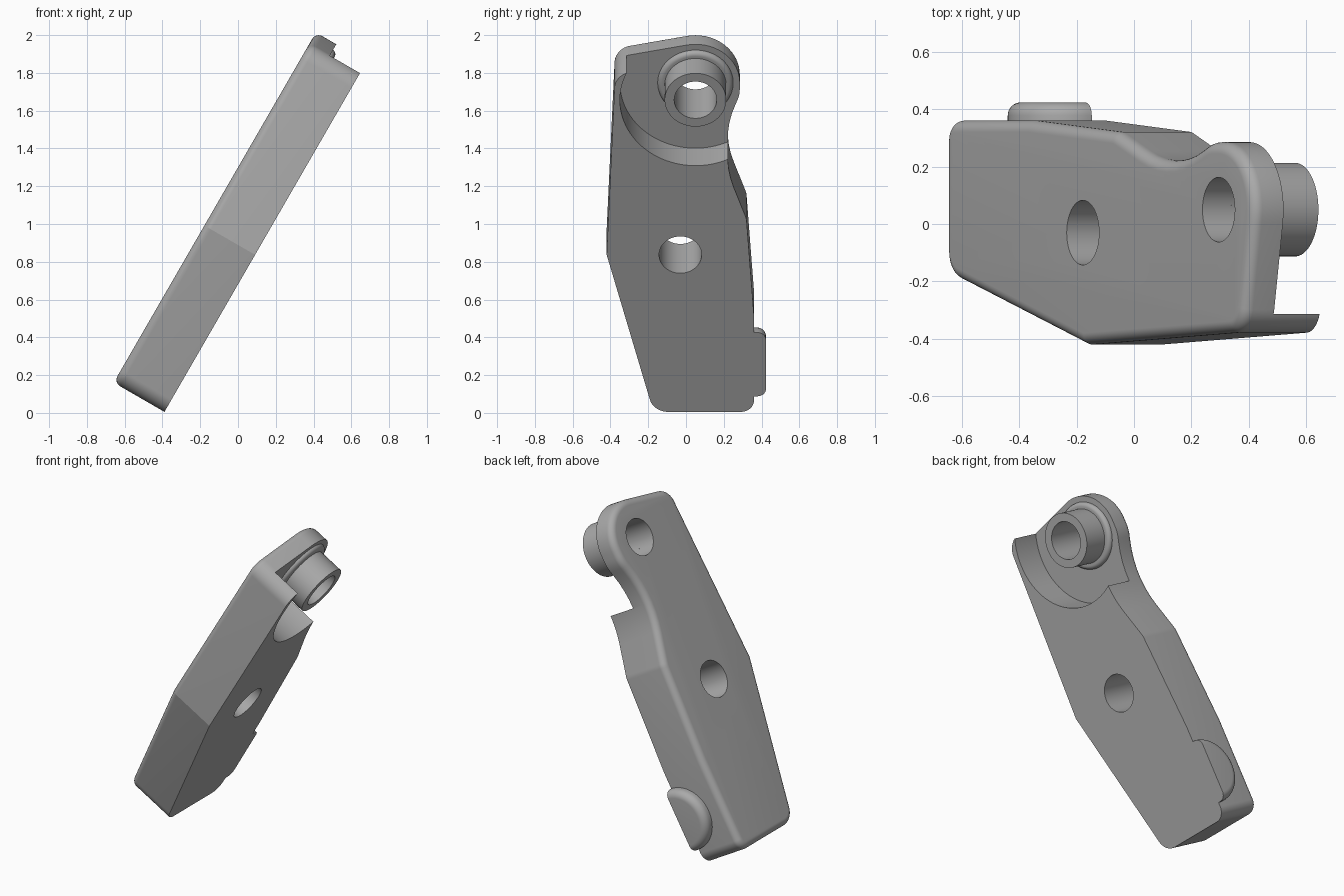
import bpy, bmesh, math
from mathutils import Matrix, Vector

cube = bpy.data.objects.get("Cube")
if cube:
    bpy.data.objects.remove(cube, do_unlink=True)

# Plate frame: x along the arm, y across it, z through its thickness
TILT = Matrix.Rotation(math.radians(-60), 4, 'Y')
LOW, HIGH, FLOOR = 0.34, 0.65, 0.525
HEAD = (1.715, 0.05)
PIVOT = (0.77, -0.03)
HOLE = 0.1125

grey = bpy.data.materials.new("plain grey")
grey.use_nodes = True
colour = (0.4, 0.4, 0.4, 1)
grey.diffuse_color = colour
grey.node_tree.nodes["Principled BSDF"].inputs["Base Color"].default_value = colour


def make_object(name, bm):
    bmesh.ops.recalc_face_normals(bm, faces=bm.faces)
    bm.transform(TILT)
    mesh = bpy.data.meshes.new(name)
    bm.to_mesh(mesh)
    bm.free()
    mesh.materials.append(grey)
    obj = bpy.data.objects.new(name, mesh)
    bpy.context.collection.objects.link(obj)
    return obj


def rounded_outline(corners):
    """Replace each (x, y, radius) corner by a tangent arc."""
    points = []
    for i, (x, y, radius) in enumerate(corners):
        p = Vector((x, y))
        if not radius:
            points.append(p)
            continue
        a = (Vector(corners[i - 1][:2]) - p).normalized()
        b = (Vector(corners[(i + 1) % len(corners)][:2]) - p).normalized()
        half = a.angle(b) / 2
        centre = p + (a + b).normalized() * radius / math.sin(half)
        start = p + a * radius / math.tan(half) - centre
        turn = (p + b * radius / math.tan(half) - centre).angle_signed(start)
        steps = max(3, math.ceil(abs(turn) / math.radians(6)))
        for k in range(steps + 1):
            points.append(centre + Matrix.Rotation(turn * k / steps, 2) @ start)
    return points


def lathe(profile, steps=72):
    """Revolve a closed (radius, height) profile around z."""
    bm = bmesh.new()
    verts = [bm.verts.new((r, 0, z)) for r, z in profile]
    edges = [bm.edges.new((verts[i - 1], verts[i])) for i in range(len(verts))]
    bmesh.ops.spin(bm, geom=verts + edges, cent=(0, 0, 0), axis=(0, 0, 1),
                   angle=math.tau, steps=steps, use_merge=True)
    bmesh.ops.remove_doubles(bm, verts=bm.verts, dist=1e-5)
    return bm


def quarter(cx, cz, r, start, steps=8):
    """Points of a quarter circle, clockwise from the start angle."""
    angles = [math.radians(start - 90 * k / steps) for k in range(steps + 1)]
    return [(cx + r * math.cos(a), cz + r * math.sin(a)) for a in angles]


def cut_cylinder(target, name, centre, radius, bottom, top):
    bm = bmesh.new()
    bmesh.ops.create_cone(bm, cap_ends=True, segments=96, radius1=radius,
                          radius2=radius, depth=top - bottom)
    bm.transform(Matrix.Translation((*centre, (top + bottom) / 2)))
    cutter = make_object(name, bm)
    cutter.hide_render = True
    mod = target.modifiers.new(name, 'BOOLEAN')
    mod.operation, mod.solver, mod.object = 'DIFFERENCE', 'EXACT', cutter
    bpy.context.view_layer.objects.active = target
    bpy.ops.object.modifier_apply(modifier=name)
    bpy.data.objects.remove(cutter, do_unlink=True)


# Arm plate: outline raised to full thickness, upper rim rounded
outline = rounded_outline([
    (-0.19, -0.172, 0.1), (0.77, -0.42, 0), (1.87, -0.375, 0.1),
    (2.002, 0.285, 0.235), (1.64, 0.285, 0.2), (1.383, 0.182, 0.57),
    (0.99, 0.32, 0.1), (0.39, 0.36, 0), (-0.19, 0.36, 0.07)])
bm = bmesh.new()
base = bm.faces.new([bm.verts.new((*p, LOW)) for p in outline])
raised = bmesh.ops.extrude_face_region(bm, geom=[base], use_keep_orig=True)
top_verts = [g for g in raised["geom"] if isinstance(g, bmesh.types.BMVert)]
bmesh.ops.translate(bm, verts=top_verts, vec=(0, 0, HIGH - LOW))
bmesh.ops.recalc_face_normals(bm, faces=bm.faces)
rim = [e for e in bm.edges if all(v.co.z > HIGH - 0.01 for v in e.verts)]
bmesh.ops.bevel(bm, geom=rim, offset=0.04, segments=8, profile=0.5,
                affect='EDGES', clamp_overlap=False)
plate = make_object("arm_plate", bm)

# Round pocket under the head, then both through holes
cut_cylinder(plate, "pocket", HEAD, 0.4, LOW - 0.2, FLOOR)
cut_cylinder(plate, "head_hole", HEAD, HOLE, LOW - 0.2, HIGH + 0.2)
cut_cylinder(plate, "pivot_hole", PIVOT, HOLE, LOW - 0.2, HIGH + 0.2)

# Hollow boss with a rounded collar where it meets the pocket
profile = [(HOLE, FLOOR + 0.01), (HOLE, LOW + 0.003), (0.163, LOW + 0.003),
           (0.163, FLOOR - 0.025)]
profile += [(r, 2 * FLOOR - z) for r, z in quarter(0.175, FLOOR, 0.025, 90)]
profile += [(0.2, FLOOR + 0.01)]
bm = lathe(profile)
bm.transform(Matrix.Translation((*HEAD, 0)))
boss = make_object("boss", bm)

# Half-round side nub, flush with the underside
bm = lathe([(0, 0.35), (0, 0.423)] + quarter(0.15, 0.378, 0.045, 90) + [(0.195, 0.35)])
bm.transform(Matrix.Translation((0.1, 0, LOW)) @ Matrix.Rotation(math.radians(-90), 4, 'X'))
cut = bmesh.ops.bisect_plane(bm, geom=bm.verts[:] + bm.edges[:] + bm.faces[:],
                             dist=1e-5, plane_co=(0, 0, LOW), plane_no=(0, 0, -1),
                             clear_outer=True)
bmesh.ops.holes_fill(bm, edges=[e for e in bm.edges if e.is_boundary], sides=0)
nub = make_object("side_nub", bm)

# Smooth the rounded surfaces and keep the creases
bpy.ops.object.select_all(action='DESELECT')
for obj in (plate, boss, nub):
    obj.select_set(True)
bpy.context.view_layer.objects.active = plate
bpy.ops.object.shade_smooth_by_angle(angle=math.radians(14))
